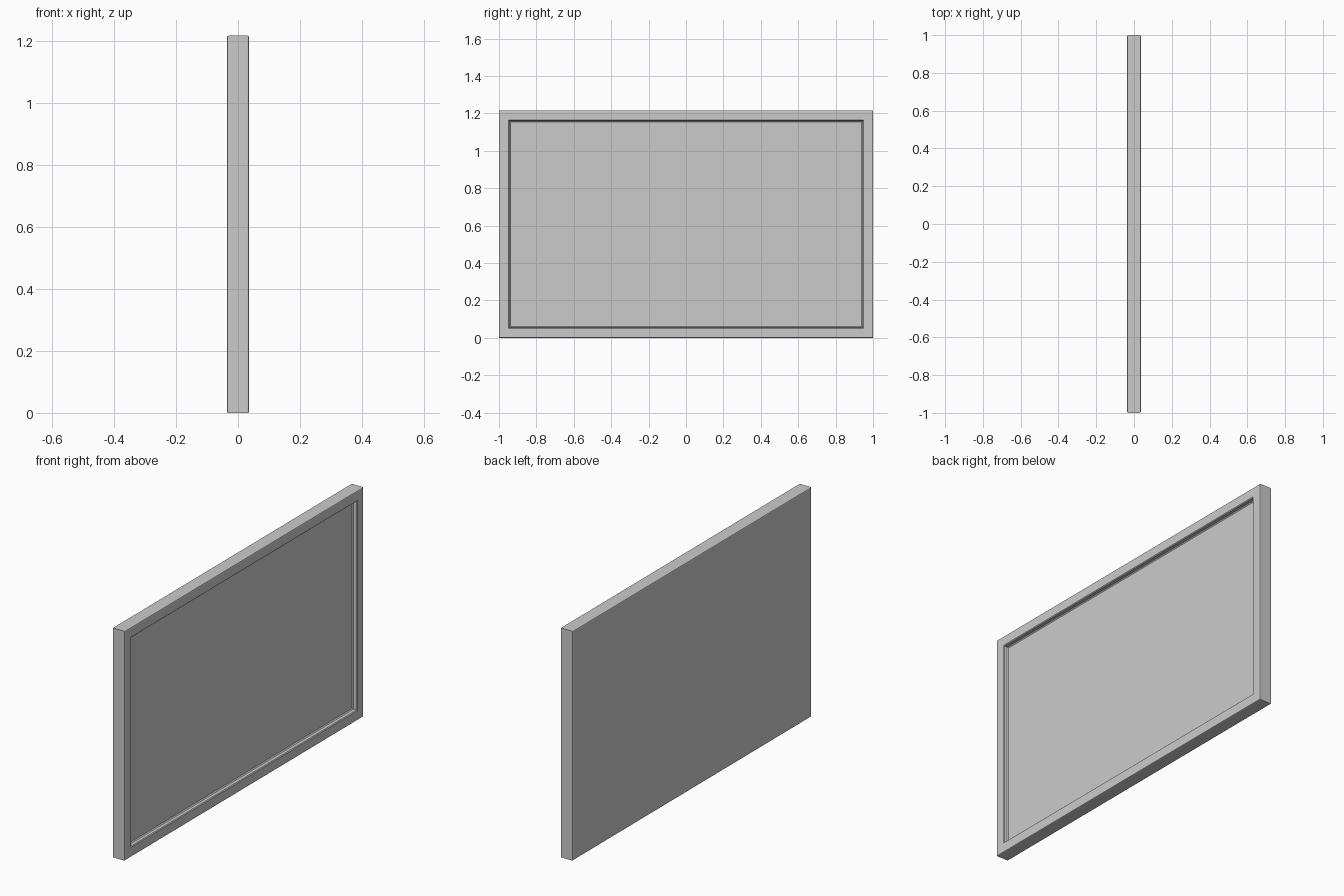
import bpy, bmesh

if "Cube" in bpy.data.objects:
    bpy.data.objects.remove(bpy.data.objects["Cube"])

WIDTH, HEIGHT, HALF_DEPTH = 2.0, 1.216, 0.036
PANEL_X, PANEL_INSET = 0.013, 0.062
B = 0.005


def rectangle(bm, x, inset):
    """Four corner vertices of a rectangle facing +x, shrunk by inset."""
    y, z0, z1 = WIDTH / 2 - inset, inset, HEIGHT - inset
    return [bm.verts.new((x, a, b)) for a, b in ((-y, z0), (y, z0), (y, z1), (-y, z1))]


def finish(bm, name):
    mesh = bpy.data.meshes.new(name)
    bm.to_mesh(mesh)
    bm.free()
    obj = bpy.data.objects.new(name, mesh)
    bpy.context.collection.objects.link(obj)
    return obj


# Casing: profile of (x, inset) from the back, round the edge, into the recess
profile = [
    (-HALF_DEPTH, B), (-HALF_DEPTH + 0.3 * B, 0.3 * B), (-HALF_DEPTH + B, 0),
    (HALF_DEPTH - B, 0), (HALF_DEPTH - 0.3 * B, 0.3 * B), (HALF_DEPTH, B),
    (HALF_DEPTH, 0.051), (HALF_DEPTH - 0.004, 0.055),
    (PANEL_X + 0.005, 0.057), (PANEL_X, PANEL_INSET),
]
bm = bmesh.new()
rings = [rectangle(bm, x, inset) for x, inset in profile]
for a, b in zip(rings, rings[1:]):
    for i in range(4):
        j = (i + 1) % 4
        bm.faces.new((a[i], a[j], b[j], b[i]))
bm.faces.new(rings[0][::-1])
finish(bm, "casing")

# Recessed front panel
bm = bmesh.new()
bm.faces.new(rectangle(bm, PANEL_X, PANEL_INSET))
finish(bm, "recessed_panel")
